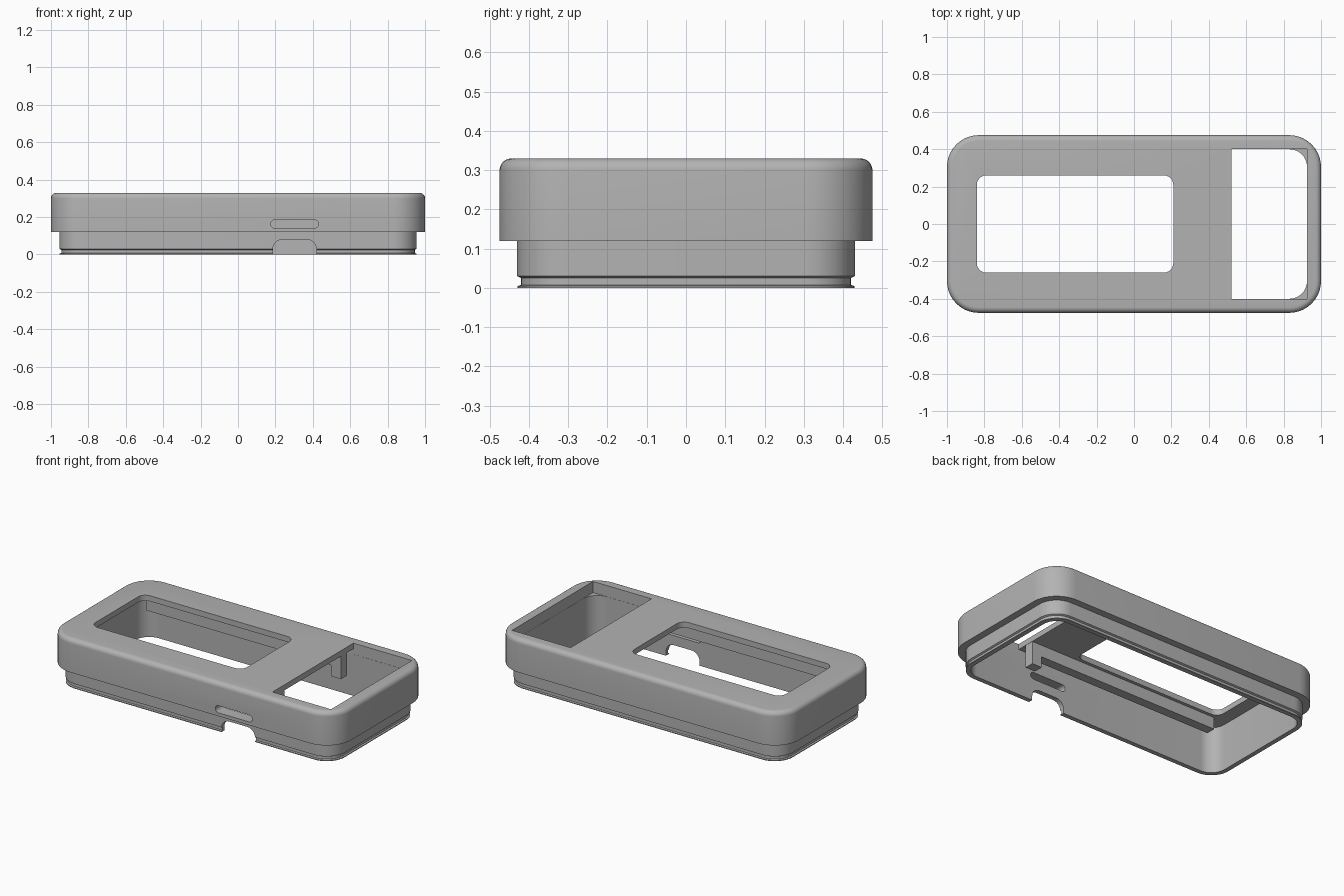
import bpy, bmesh, math
from mathutils import Matrix, Vector

cube = bpy.data.objects.get("Cube")
if cube:
    bpy.data.objects.remove(cube, do_unlink=True)

grey = bpy.data.materials.new("plain grey")
grey.use_nodes = True
colour = (0.45, 0.45, 0.45, 1)
grey.diffuse_color = colour
grey.node_tree.nodes["Principled BSDF"].inputs["Base Color"].default_value = colour


def rounded_rect(hx, hy, r, steps=10):
    """Counter-clockwise outline of a rectangle with round corners."""
    points = []
    for quarter, (sx, sy) in enumerate([(1, 1), (-1, 1), (-1, -1), (1, -1)]):
        for i in range(steps + 1):
            a = math.radians(90) * (quarter + i / steps)
            points.append((sx * (hx - r) + r * math.cos(a), sy * (hy - r) + r * math.sin(a)))
    return points


def make_object(name, bm):
    bmesh.ops.recalc_face_normals(bm, faces=bm.faces)
    mesh = bpy.data.meshes.new(name)
    bm.to_mesh(mesh)
    bm.free()
    mesh.materials.append(grey)
    obj = bpy.data.objects.new(name, mesh)
    bpy.context.collection.objects.link(obj)
    return obj


def prism(name, outline, depth, matrix):
    """Extrude an outline along local z, centred, then place it."""
    bm = bmesh.new()
    face = bm.faces.new([bm.verts.new((x, y, -depth / 2)) for x, y in outline])
    new = bmesh.ops.extrude_face_region(bm, geom=[face])["geom"]
    bmesh.ops.translate(bm, vec=(0, 0, depth),
                        verts=[g for g in new if isinstance(g, bmesh.types.BMVert)])
    bm.transform(matrix)
    return make_object(name, bm)


def box(name, x0, x1, y0, y1, z0, z1):
    bm = bmesh.new()
    bmesh.ops.create_cube(bm, size=1)
    bm.transform(Matrix.Translation(((x0 + x1) / 2, (y0 + y1) / 2, (z0 + z1) / 2))
                 @ Matrix.Diagonal((x1 - x0, y1 - y0, z1 - z0, 1)))
    return make_object(name, bm)


# Hollow case: one wall profile (inset, height) swept round the outline
HX, HY, R, TOP, FILLET = 1.0, 0.475, 0.17, 0.33, 0.03
CAVITY, CEILING = 0.075, 0.295
profile = [(CAVITY, CEILING), (CAVITY, 0), (0.046, 0), (0.046, 0.005), (0.055, 0.008),
           (0.055, 0.025), (0.045, 0.03), (0.045, 0.12), (0, 0.12)]
for i in range(7):
    a = math.radians(15 * i)
    profile.append((FILLET * (1 - math.cos(a)), TOP - FILLET + FILLET * math.sin(a)))

bm = bmesh.new()
rings = [[bm.verts.new((x, y, z)) for x, y in rounded_rect(HX - d, HY - d, R - d)]
         for d, z in profile]
for low, high in zip(rings, rings[1:]):
    for i in range(len(low)):
        j = (i + 1) % len(low)
        bm.faces.new((low[i], low[j], high[j], high[i]))
bm.faces.new(rings[0])
bm.faces.new(rings[-1])
case = make_object("case_shell", bm)

# Openings: screen window, side window, button slot and port notch
to_front = Matrix.Rotation(math.radians(90), 4, "X")
cutters = [
    prism("screen_cutter", rounded_rect(0.525, 0.26, 0.05, 6), 0.3,
          Matrix.Translation((-0.315, 0, TOP))),
    box("side_window_cutter", 0.52, 0.926, -0.401, 0.401, 0.26, 0.4),
    prism("slot_cutter", rounded_rect(0.128, 0.022, 0.0215, 6), 0.2,
          Matrix.Translation((0.303, -0.45, 0.163)) @ to_front),
    prism("port_cutter", rounded_rect(0.117, 0.08, 0.055, 6), 0.2,
          Matrix.Translation((0.303, -0.45, 0.001)) @ to_front),
]
for cutter in cutters:
    cutter.hide_render = True
    cutter.hide_viewport = True
    cut = case.modifiers.new(cutter.name, "BOOLEAN")
    cut.operation = "DIFFERENCE"
    cut.solver = "EXACT"
    cut.object = cutter

# Bake the cuts and drop the helpers
bpy.context.view_layer.update()
cut_mesh = bpy.data.meshes.new_from_object(
    case.evaluated_get(bpy.context.evaluated_depsgraph_get()))
case.modifiers.clear()
case.data = cut_mesh
for cutter in cutters:
    bpy.data.objects.remove(cutter, do_unlink=True)

# Rails under the top plate, each with a hanging stop at one end
for side, label in ((-1, "front"), (1, "back")):
    near, far = sorted((side * 0.28, side * 0.34))
    box(label + "_rail", -0.83, 0.45, near, far, 0.22, CEILING + 0.005)
    box(label + "_rail_stop", 0.45, 0.519, near, far, 0.15, CEILING + 0.005)

bpy.ops.object.select_all(action="DESELECT")
case.select_set(True)
bpy.context.view_layer.objects.active = case
bpy.ops.object.shade_smooth_by_angle(angle=math.radians(30))
